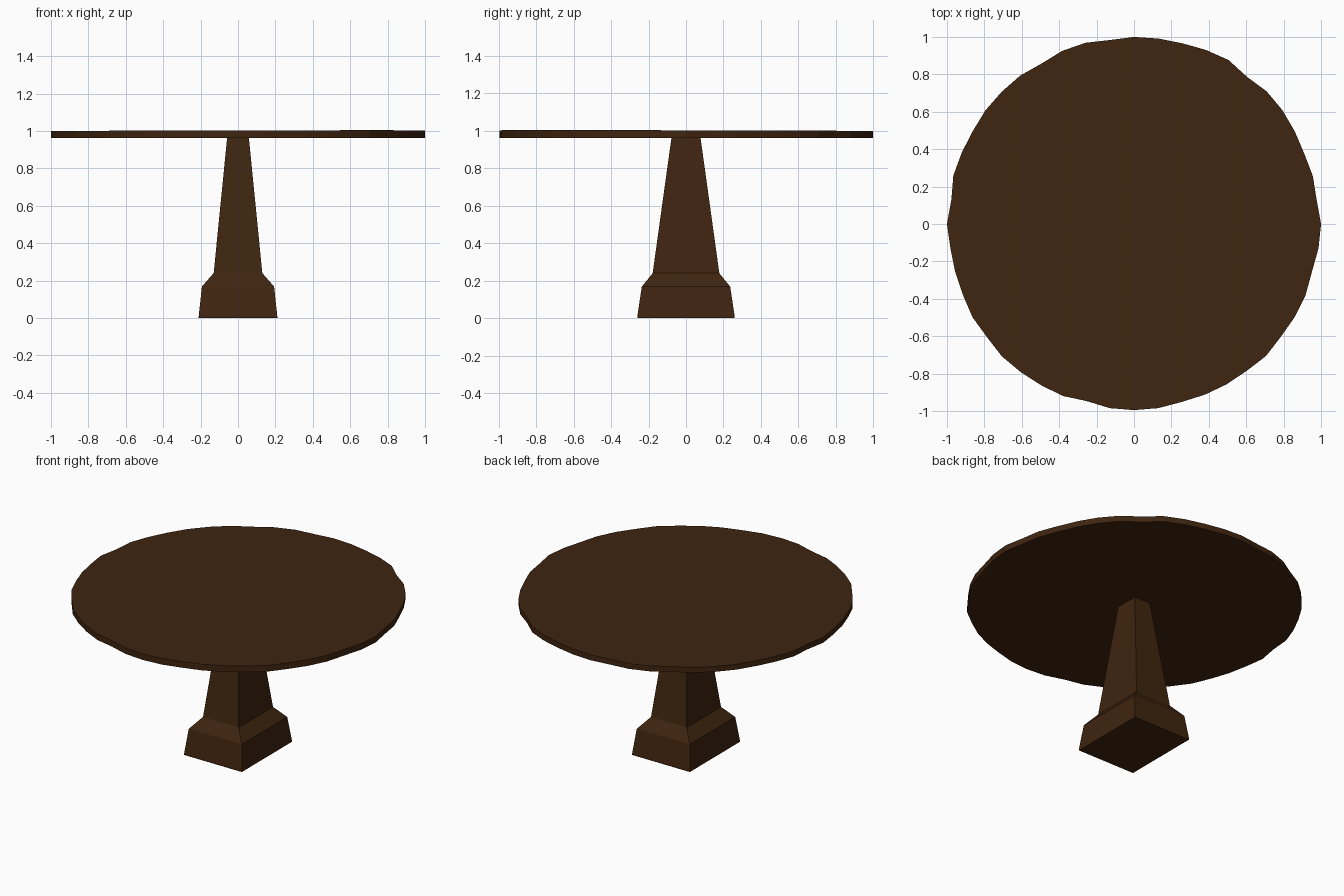
import bpy, bmesh, math

if "Cube" in bpy.data.objects:
    bpy.data.objects.remove(bpy.data.objects["Cube"])

wood = bpy.data.materials.new("dark brown wood")
wood.diffuse_color = (0.050, 0.0180, 0.0050, 1)
wood.use_nodes = True
wood.node_tree.nodes["Principled BSDF"].inputs["Base Color"].default_value = wood.diffuse_color


def loft(name, rings):
    """Join a stack of equal-length rings into a closed solid."""
    bm = bmesh.new()
    loops = [[bm.verts.new(p) for p in ring] for ring in rings]
    n = len(loops[0])
    for a, b in zip(loops, loops[1:]):
        for i in range(n):
            j = (i + 1) % n
            bm.faces.new((a[i], a[j], b[j], b[i]))
    bm.faces.new(loops[0][::-1])
    bm.faces.new(loops[-1])
    bmesh.ops.recalc_face_normals(bm, faces=bm.faces)
    me = bpy.data.meshes.new(name)
    bm.to_mesh(me)
    bm.free()
    ob = bpy.data.objects.new(name, me)
    me.materials.append(wood)
    bpy.context.collection.objects.link(ob)
    return ob


def rect(hx, hy, z):
    return [(-hx, -hy, z), (hx, -hy, z), (hx, hy, z), (-hx, hy, z)]


# Pedestal: plinth, sloped shoulder and tapering column
loft("pedestal", [rect(0.21, 0.26, 0), rect(0.21, 0.26, 0.01),
                  rect(0.193, 0.236, 0.168), rect(0.13, 0.178, 0.24),
                  rect(0.057, 0.076, 0.975)])

# Table top: rough-hewn disc, one radius every 7.5 degrees from +x
radii = [1.0, .985, .99, .985, .992, 1.0, 1.003, .992,
         1.012, 1.007, 1.0, 1.0, 1.0, .992, 1.003, 1.002,
         .99, 1.0, 1.0, 1.0, .995, .997, 1.0, .985,
         1.0, .99, .99, .99, .997, .992, 1.0, .997,
         .995, .995, .98, .993, .995, .993, .985, .988,
         .99, .99, .998, .99, .993, .993, .985, .995]


def outline(z, tilt):
    pts = []
    for i, r in enumerate(radii):
        a = math.tau * i / len(radii)
        x, y = r * math.cos(a), r * math.sin(a)
        pts.append((x, y, z + tilt * (x - y)))
    return pts


loft("table_top", [outline(0.963, 0), outline(1.001, 0.002)])
